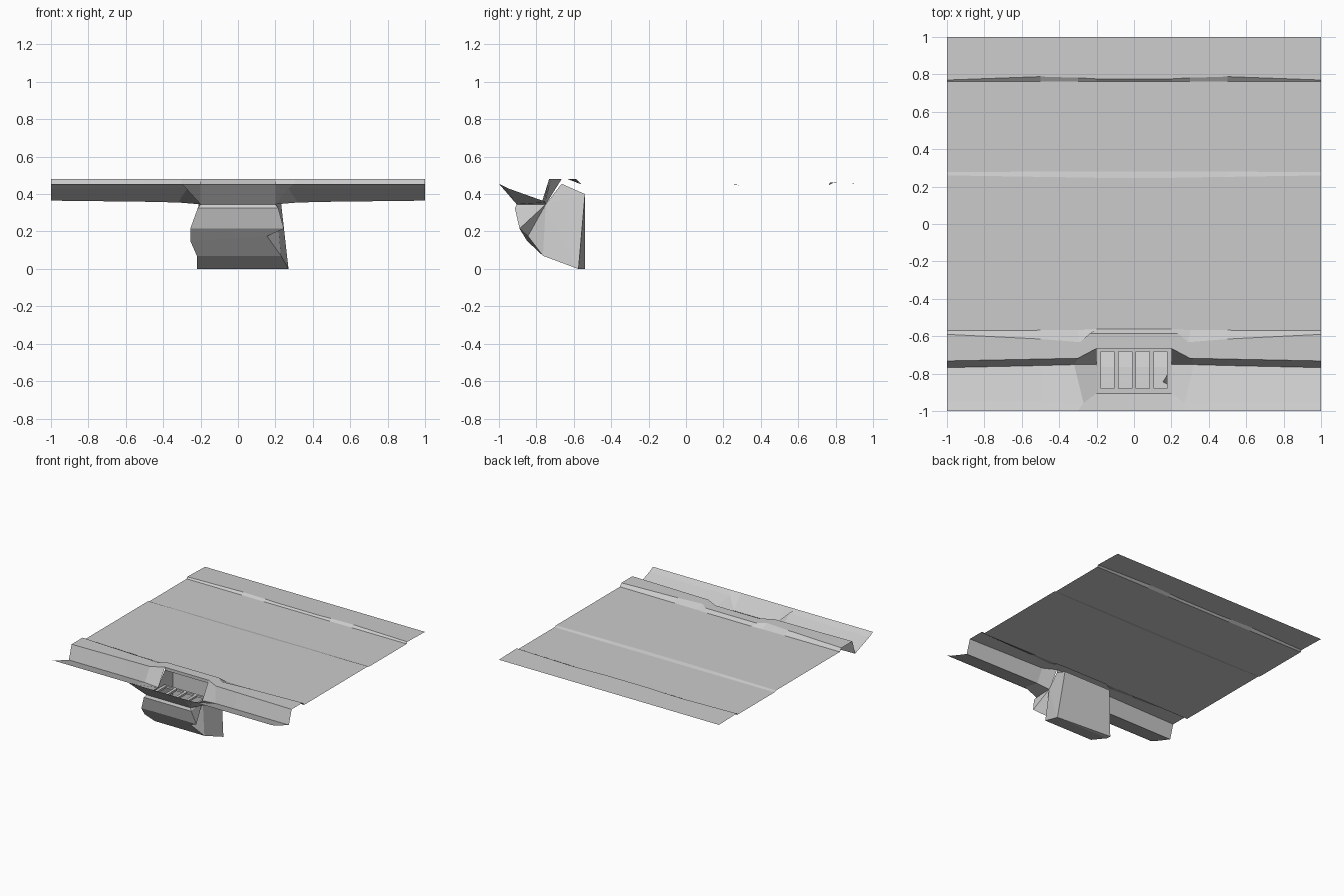
import bpy, bmesh
from mathutils import Vector

if "Cube" in bpy.data.objects:
    bpy.data.objects.remove(bpy.data.objects["Cube"])


def make(name, verts, faces):
    mesh = bpy.data.meshes.new(name)
    mesh.from_pydata(verts, [], faces)
    bm = bmesh.new()
    bm.from_mesh(mesh)
    bmesh.ops.remove_doubles(bm, verts=bm.verts, dist=0.0005)
    bmesh.ops.recalc_face_normals(bm, faces=bm.faces)
    bm.to_mesh(mesh)
    bm.free()
    obj = bpy.data.objects.new(name, mesh)
    bpy.context.collection.objects.link(obj)
    return obj


def mirrored(half):
    """Row of points from x=1 inward, mirrored to run left to right."""
    return [(-x, y, z) for x, y, z in half] + list(reversed(half))


def row(y, z):
    """Straight row; y holds the values at the end, quarter, shoulder, middle."""
    return mirrored([(x, yy, z) for x, yy in zip((1, .5, .3, .2), y)])


def loft(name, rows, skip=()):
    n = len(rows[0])
    faces = [(i * n + j, i * n + j + 1, (i + 1) * n + j + 1, (i + 1) * n + j)
             for i in range(len(rows) - 1) for j in range(n - 1)
             if (i, j) not in skip]
    obj = make(name, [p for r in rows for p in r], faces)
    # open sheets face upward
    if sum(p.normal.z * p.area for p in obj.data.polygons) < 0:
        obj.data.flip_normals()
    return obj


def box(verts, faces, x0, x1, y0, y1, z0, z1):
    b = len(verts)
    verts += [(x, y, z) for z in (z0, z1)
              for x, y in ((x0, y0), (x1, y0), (x1, y1), (x0, y1))]
    faces += [tuple(b + i for i in f) for f in
              ((3, 2, 1, 0), (4, 5, 6, 7), (0, 1, 5, 4),
               (1, 2, 6, 5), (2, 3, 7, 6), (3, 0, 4, 7))]


# Gutter, dipping toward the drain
curb_foot = mirrored([(1, -.768, .365), (.5, -.757, .359),
                      (.32, -.752, .355), (.2, -.75, .345)])
loft("gutter", [
    row((-1, -1, -1, -1), .455),
    mirrored([(1, -.95, .43), (.5, -.95, .43), (.27, -.957, .432), (.2, -.905, .345)]),
    curb_foot], skip={(1, 3)})

# Curb with the recess cut back around the inlet
loft("curb", [
    curb_foot,
    mirrored([(1, -.732, .48), (.5, -.722, .48), (.3, -.718, .48), (.2, -.665, .48)]),
    mirrored([(1, -.59, .48), (.5, -.615, .48), (.29, -.632, .48), (.235, -.585, .48)]),
    row((-.57, -.568, -.567, -.562), .455)], skip={(0, 3)})
make("inlet_header",
     [(-.2, -.665, .48), (.2, -.665, .48), (.2, -.665, .455), (-.2, -.665, .455)],
     [(0, 3, 2, 1)])

# Pavement with its two shallow steps
loft("pavement", [
    row((-.57, -.568, -.567, -.562), .455),
    row((.26, .252, .249, .247), .455),
    row((.278, .28, .28, .28), .447),
    row((.762, .762, .762, .762), .447),
    row((.77, .788, .782, .776), .461),
    row((1, 1, 1, 1), .455)])

# Catch basin below the inlet: left and right outline swept front to back
left = [(-.2, -.905, .345), (-.215, -.915, .325), (-.255, -.89, .215),
        (-.255, -.85, .15), (-.22, -.765, .07), (-.22, -.575, 0),
        (-.22, -.54, 0), (-.21, -.54, .4), (-.2, -.665, .455)]
right = [(.2, -.905, .345), (.215, -.915, .325), (.245, -.89, .215),
         (.155, -.845, .175), (.23, -.765, .07), (.27, -.577, 0),
         (.27, -.575, 0), (.225, -.54, .4), (.2, -.665, .455)]
n = len(left)
verts = left + right + [(-.205, -.75, .345), (.205, -.75, .345)]
faces = [(i, i + 1, n + i + 1, n + i) for i in range(n - 1)]
for start, pivot in ((0, 2 * n), (n, 2 * n + 1)):
    faces += [(pivot, start + i, start + i + 1) for i in range(n - 1)]
basin = make("catch_basin", verts, faces)
# outward normals on the open shell
bottom = min(basin.data.polygons, key=lambda p: p.center.z)
if bottom.normal.z > 0:
    basin.data.flip_normals()

# Grate: two end rails and five bars
verts, faces = [], []
for y0, y1 in ((-.905, -.88), (-.682, -.665)):
    box(verts, faces, -.2, .2, y0, y1, .322, .338)
for i in range(5):
    x = (i - 2) * .094
    box(verts, faces, x - .012, x + .012, -.88, -.682, .322, .338)
make("drain_grate", verts, faces)
